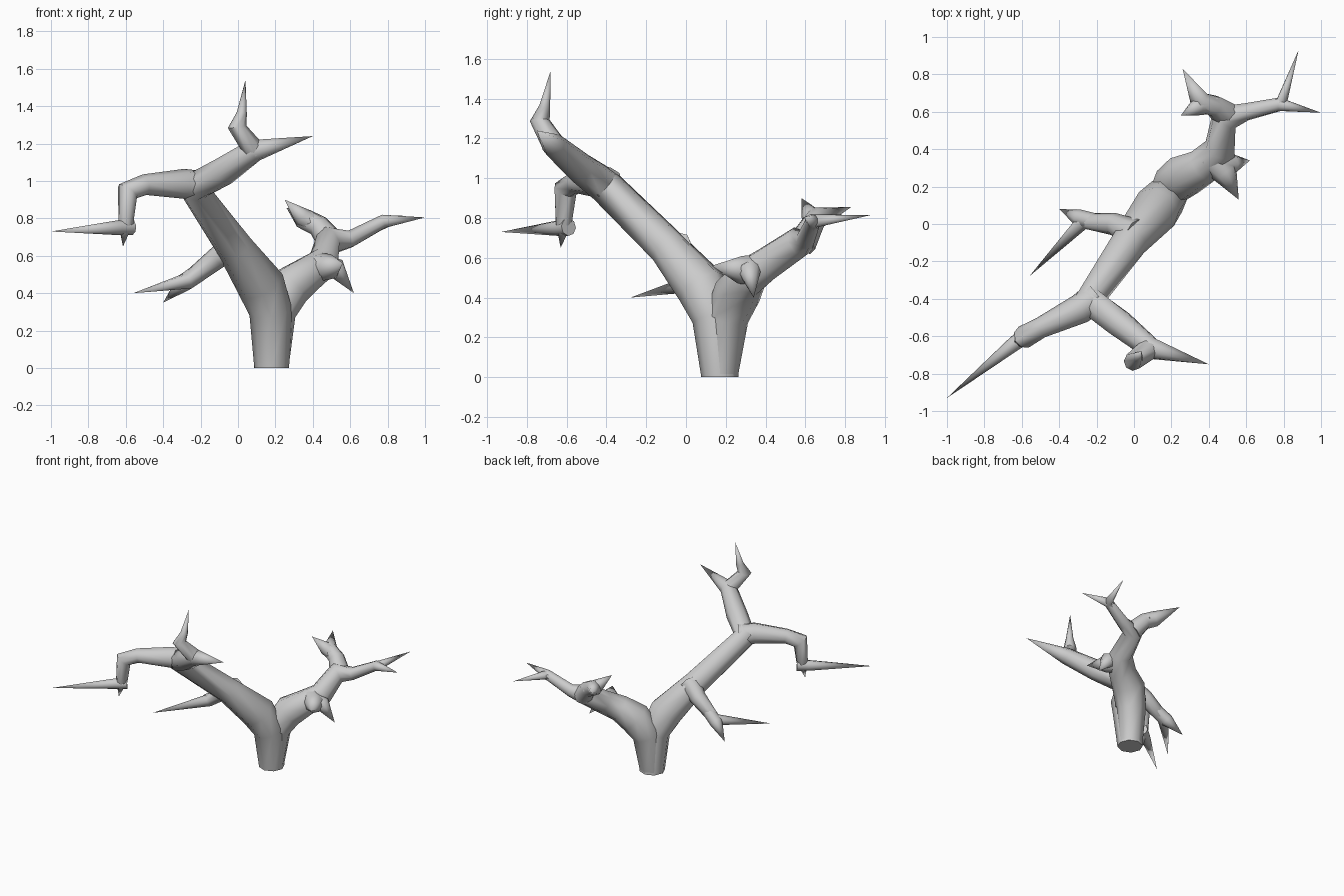
import bpy, bmesh, math
from mathutils import Vector

if "Cube" in bpy.data.objects:
    bpy.data.objects.remove(bpy.data.objects["Cube"])

SIDES = 8


def limb(name, pts, sides=SIDES):
    """Sweep a tapered tube through (x, y, z, radius); radius 0 ends in a point."""
    bm = bmesh.new()
    p = [Vector(q[:3]) for q in pts]
    side, prev, prev_t = None, None, None
    for i, q in enumerate(pts):
        a = (p[i] - p[i - 1]).normalized() if i else None
        b = (p[i + 1] - p[i]).normalized() if i < len(p) - 1 else None
        t = ((a or b) + (b or a)).normalized()
        if i == 0 and abs(p[0].z) < 1e-6:
            t = Vector((0, 0, 1))                       # flat foot
        if side is None:
            side = t.orthogonal().normalized()
        else:
            side = prev_t.rotation_difference(t) @ side
        prev_t = t
        if q[3] == 0:
            tip = bm.verts.new(p[i])
            for k in range(sides):
                bm.faces.new((prev[k], prev[(k + 1) % sides], tip))
            break
        up = t.cross(side)
        ring = [bm.verts.new(p[i] + q[3] * (math.cos(w) * side + math.sin(w) * up))
                for w in (2 * math.pi * k / sides for k in range(sides))]
        if prev:
            for k in range(sides):
                j = (k + 1) % sides
                bm.faces.new((prev[k], prev[j], ring[j], ring[k]))
        else:
            bm.faces.new(ring[::-1])
        prev = ring
    else:
        bm.faces.new(prev)
    bmesh.ops.recalc_face_normals(bm, faces=bm.faces)
    me = bpy.data.meshes.new(name)
    bm.to_mesh(me)
    bm.free()
    ob = bpy.data.objects.new(name, me)
    bpy.context.collection.objects.link(ob)
    bpy.ops.object.select_all(action='DESELECT')
    ob.select_set(True)
    bpy.context.view_layer.objects.active = ob
    bpy.ops.object.shade_smooth_by_angle(angle=math.radians(55))
    return ob


# trunk leaning into the tall front branch
limb("trunk", [(.18, .17, 0, .093), (.175, .145, .3, .115), (.12, .08, .45, .13),
               (-.02, -.09, .65, .098), (-.24, -.41, .965, .09),
               (-.08, -.53, 1.05, .078), (.09, -.665, 1.165, .062), (.4, -.75, 1.24, 0)])
# upturned twig at the top
limb("top_twig", [(.09, -.66, 1.16, .06), (-.005, -.735, 1.29, .05), (.02, -.71, 1.36, .028),
                  (.04, -.68, 1.54, 0)])
# left branch that drops and points outward
limb("left_branch", [(-.2, -.39, .97, .085), (-.29, -.455, .985, .08), (-.5, -.555, .98, .056),
                     (-.59, -.605, .945, .062), (-.6, -.615, .77, .042), (-.615, -.63, .65, 0)])
limb("left_tip", [(-.57, -.59, .755, .045), (-.64, -.64, .75, .04), (-1, -.93, .73, 0)])
# low side branch with two prongs
limb("side_branch", [(.0, -.05, .66, .08), (-.11, 0, .59, .06), (-.27, .015, .465, .045),
                     (-.56, -.28, .4, 0)])
limb("side_prong", [(-.2, .01, .52, .045), (-.29, .03, .455, .048), (-.4, .08, .35, 0)])
# rear right branch
limb("right_branch", [(.18, .17, 0, .09), (.2, .205, .3, .11), (.27, .26, .43, .12),
                      (.37, .31, .5, .1), (.46, .4, .565, .088), (.485, .57, .68, .08),
                      (.6, .6, .69, .048), (.78, .64, .785, .038), (1, .595, .805, 0)])
limb("right_prong", [(.7, .62, .745, .035), (.79, .65, .785, .035), (.88, .93, .815, 0)])
# thorns on the bend
limb("front_thorn", [(.4, .36, .54, .08), (.49, .27, .54, .07), (.56, .13, .56, 0)])
limb("low_thorn", [(.43, .32, .54, .07), (.53, .32, .53, .055), (.62, .34, .4, 0)])
# forked rear twig
limb("rear_twig", [(.5, .58, .67, .075), (.43, .63, .76, .06), (.35, .655, .8, .058),
                   (.26, .83, .855, 0)])
limb("rear_prong", [(.43, .64, .76, .05), (.34, .63, .81, .05), (.25, .58, .9, 0)])
